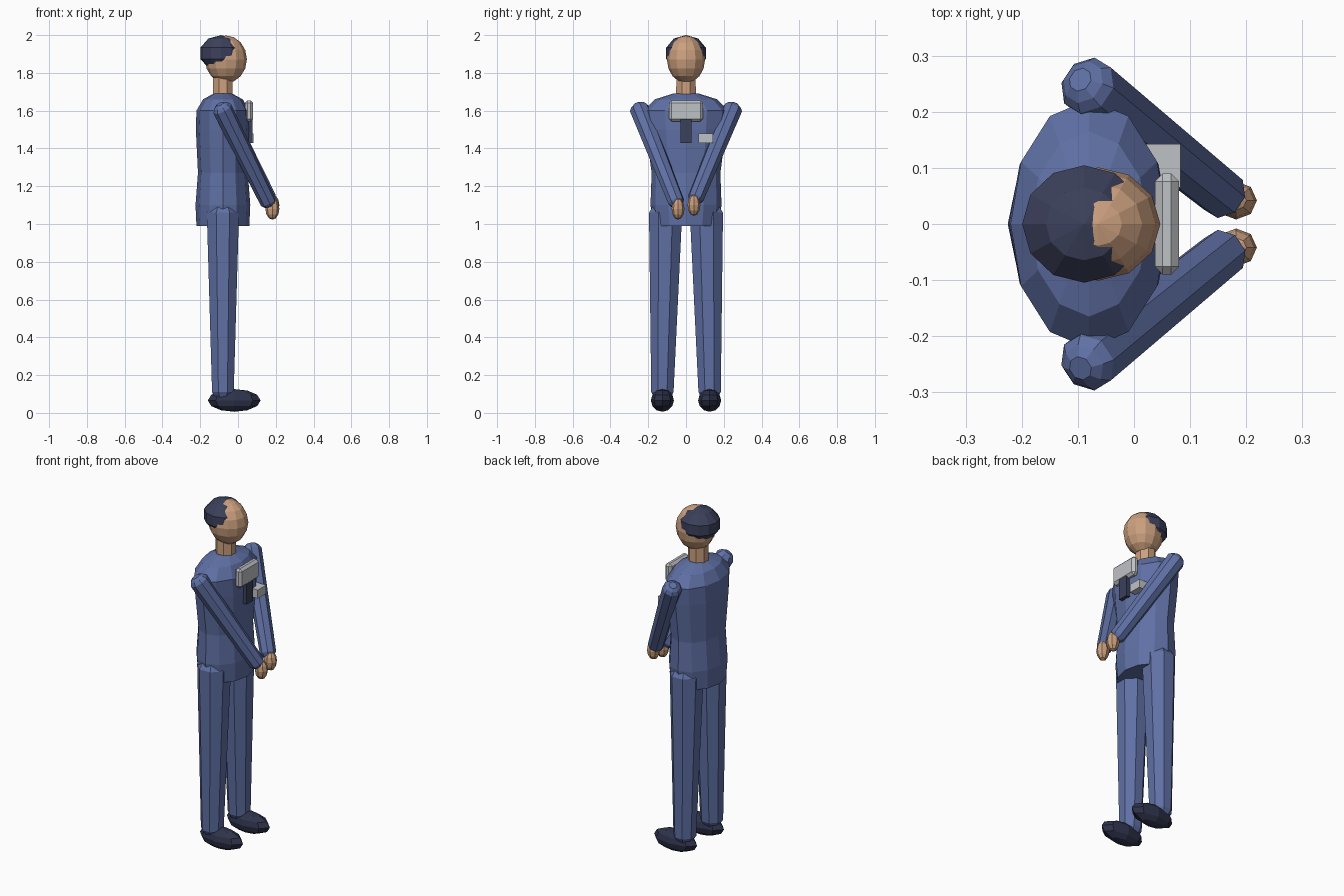
import bpy, bmesh, math
from mathutils import Vector, Matrix

cube = bpy.data.objects.get("Cube")
if cube:
    bpy.data.objects.remove(cube, do_unlink=True)


def material(name, rgb):
    m = bpy.data.materials.new(name)
    m.use_nodes = True
    m.diffuse_color = (*rgb, 1)
    bsdf = next(n for n in m.node_tree.nodes if n.type == 'BSDF_PRINCIPLED')
    bsdf.inputs["Base Color"].default_value = (*rgb, 1)
    bsdf.inputs["Roughness"].default_value = 0.8
    return m


BLUE = material("uniform blue", (0.115, 0.162, 0.375))
SKIN = material("skin", (0.60, 0.35, 0.21))
NAVY = material("dark navy", (0.045, 0.052, 0.105))
SHOE = material("shoe black", (0.028, 0.033, 0.07))
GREY = material("light grey", (0.52, 0.54, 0.56))


def finish(name, bm, mat):
    bmesh.ops.recalc_face_normals(bm, faces=bm.faces)
    me = bpy.data.meshes.new(name)
    bm.to_mesh(me)
    bm.free()
    me.materials.append(mat)
    ob = bpy.data.objects.new(name, me)
    bpy.context.collection.objects.link(ob)
    return ob


def loft(name, rings, mat, sides=8, turn=0.0, axis=None):
    """Skin a stack of elliptical rings (centre, rx, ry), all square to axis."""
    bm = bmesh.new()
    rot = Matrix.Identity(3)
    if axis is not None:
        rot = Vector((0, 0, 1)).rotation_difference(axis).to_matrix()
    loops = []
    for c, rx, ry in rings:
        angles = [2 * math.pi * i / sides + turn for i in range(sides)]
        loops.append([bm.verts.new(Vector(c) + rot @ Vector((rx * math.cos(a), ry * math.sin(a), 0)))
                      for a in angles])
    for a, b in zip(loops, loops[1:]):
        for i in range(sides):
            j = (i + 1) % sides
            bm.faces.new((a[i], a[j], b[j], b[i]))
    bm.faces.new(loops[0][::-1])
    bm.faces.new(loops[-1])
    return finish(name, bm, mat)


def ellipsoid(name, centre, radii, mat, segs=8, rings=6):
    bm = bmesh.new()
    bmesh.ops.create_uvsphere(bm, u_segments=segs, v_segments=rings, radius=1)
    bmesh.ops.transform(bm, verts=bm.verts,
                        matrix=Matrix.Translation(centre) @ Matrix.Diagonal((*radii, 1)))
    return finish(name, bm, mat)


def box(name, lo, hi, mat, bevel=0):
    lo, hi = Vector(lo), Vector(hi)
    bm = bmesh.new()
    bmesh.ops.create_cube(bm, size=1)
    bmesh.ops.transform(bm, verts=bm.verts,
                        matrix=Matrix.Translation((lo + hi) / 2) @ Matrix.Diagonal((*(hi - lo), 1)))
    if bevel:
        bmesh.ops.bevel(bm, geom=bm.edges[:], offset=bevel, segments=1, affect='EDGES')
    return finish(name, bm, mat)


# Jacket: (height, half depth, half width)
CX = -0.08
jacket = [(0.99, 0.14, 0.172), (1.10, 0.145, 0.188), (1.27, 0.132, 0.182), (1.50, 0.143, 0.212),
          (1.60, 0.14, 0.222), (1.66, 0.105, 0.165), (1.69, 0.05, 0.07)]
loft("jacket", [((CX, 0, z), rx, ry) for z, rx, ry in jacket], BLUE, sides=12)

# Neck, head and hair
loft("neck", [((CX, 0, 1.65), 0.057, 0.057), ((CX, 0, 1.79), 0.055, 0.055)], SKIN, turn=math.pi / 8)
ellipsoid("head", (-0.064, 0, 1.872), (0.111, 0.101, 0.126), SKIN, segs=12, rings=8)
ellipsoid("hair", (-0.089, 0, 1.904), (0.116, 0.110, 0.096), NAVY, segs=12, rings=5)

for side, s, drop in (("left", 1, 0.0), ("right", -1, 0.02)):
    # Trouser leg with softened ends
    legs = [(0.08, 0.125, 0.045), (0.11, 0.125, 0.064), (1.06, 0.108, 0.095), (1.09, 0.108, 0.075)]
    loft(side + "_trouser_leg", [((CX, s * y, z), r * 0.97, r) for z, y, r in legs], BLUE, turn=math.pi / 8)
    # Shoe
    ellipsoid(side + "_shoe", (-0.02, s * 0.125, 0.066), (0.14, 0.061, 0.06), SHOE)
    # Sleeve from shoulder to wrist
    shoulder = Vector((CX - 0.003, s * 0.247, 1.61))
    wrist = Vector((0.168, s * 0.045, 1.12 - drop))
    d = (wrist - shoulder).normalized()
    sleeve = [(shoulder - d * 0.03, 0.022), (shoulder - d * 0.018, 0.04), (shoulder, 0.053),
              (wrist - d * 0.02, 0.044), (wrist, 0.03)]
    loft(side + "_sleeve", [(c, r, r) for c, r in sleeve], BLUE, axis=d, turn=math.pi / 8)
    # Hand
    ellipsoid(side + "_hand", (0.182, s * 0.042, 1.10 - drop), (0.037, 0.034, 0.057), SKIN)

# Chest gear
box("chest_plate", (0.037, -0.09, 1.542), (0.08, 0.09, 1.655), GREY, bevel=0.014)
box("chest_strap", (0.04, -0.03, 1.43), (0.078, 0.03, 1.56), NAVY)
box("name_badge", (0.02, 0.065, 1.43), (0.083, 0.143, 1.48), GREY)
